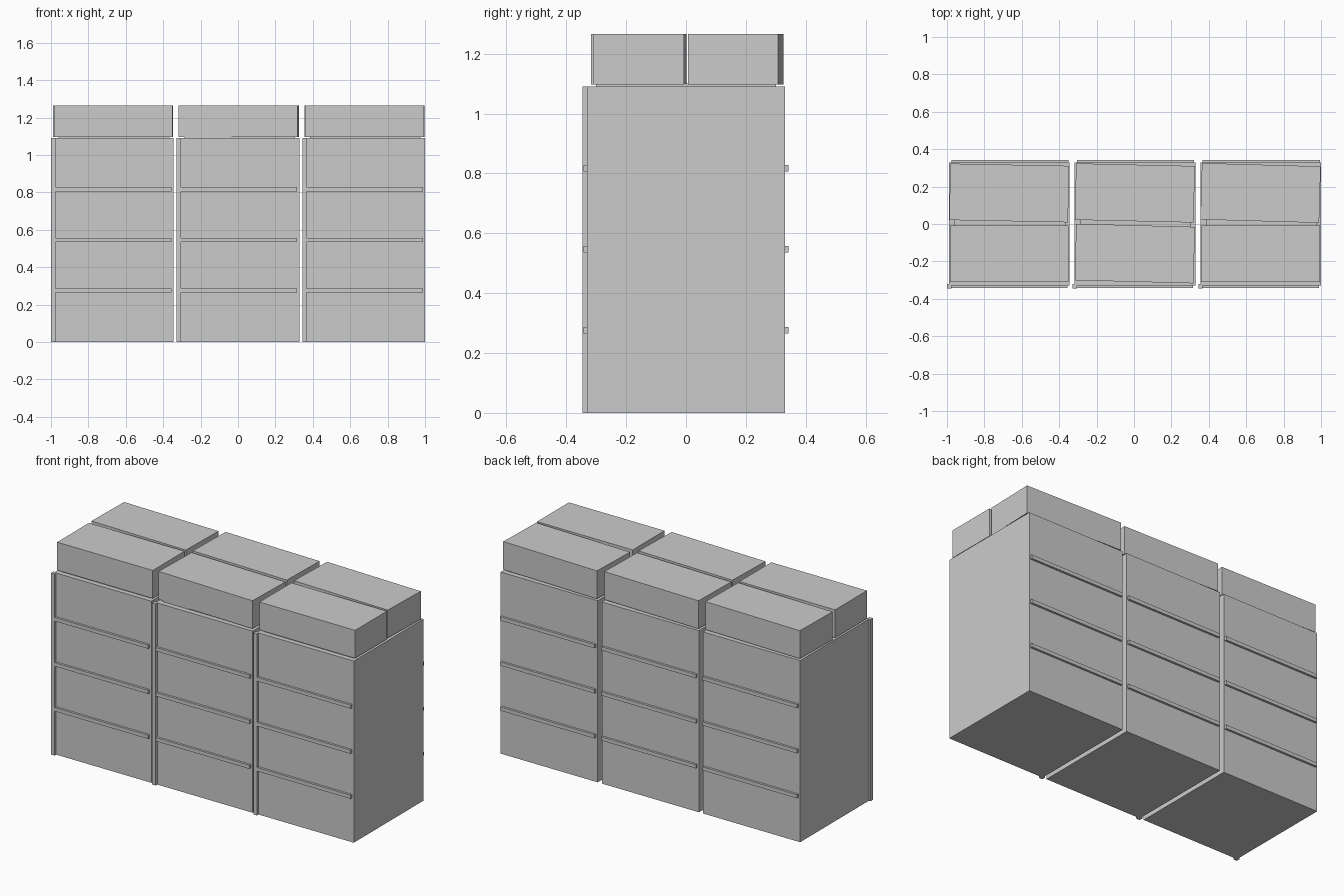
import bpy
import math

if "Cube" in bpy.data.objects:
    bpy.data.objects.remove(bpy.data.objects["Cube"])

# Single flat colour
grey = bpy.data.materials.new("light_grey")
grey.diffuse_color = (0.6, 0.6, 0.6, 1)
grey.use_nodes = True
grey.node_tree.nodes["Principled BSDF"].inputs["Base Color"].default_value = grey.diffuse_color


def box(name, x, y, z, turn=0.0):
    """Box from (min, max) ranges, turned about its own vertical axis in degrees."""
    lo, hi = zip(x, y, z)
    bpy.ops.mesh.primitive_cube_add(
        size=1, location=[(a + b) / 2 for a, b in zip(lo, hi)])
    ob = bpy.context.object
    ob.name = name
    ob.scale = [b - a for a, b in zip(lo, hi)]
    ob.rotation_euler.z = math.radians(turn)
    ob.data.materials.append(grey)
    return ob


PITCH = 0.672       # spacing between cabinets
TOP = 1.09          # cabinet height
# Turn of the front and back storage box on each cabinet
turns = [(0, -1.1), (-1.5, -1.3), (0, -1.6)]

for i, (front_turn, back_turn) in enumerate(turns):
    s = (i - 1) * PITCH

    def span(a, b):
        return (a + s, b + s)

    # Cabinet body and its corner post
    box("cabinet", span(-0.317, 0.328), (-0.33, 0.33), (0, TOP))
    box("corner_post", span(-0.328, -0.305), (-0.345, -0.322), (0, TOP))

    # Drawer rails on both long faces
    for z in (0.265, 0.535, 0.806):
        box("front_rail", span(-0.305, 0.316), (-0.343, -0.325), (z, z + 0.022))
        box("back_rail", span(-0.305, 0.322), (0.325, 0.343), (z, z + 0.022))

    # Thin base under the storage boxes
    box("box_base", span(-0.288, 0.305), (-0.30, 0.30), (TOP - 0.005, 1.101))

    # Pair of storage boxes on top
    box("front_box", span(-0.313, 0.322), (-0.309, -0.007), (1.097, 1.265), front_turn)
    box("back_box", span(-0.313, 0.322), (0.015, 0.317), (1.097, 1.265), back_turn)
